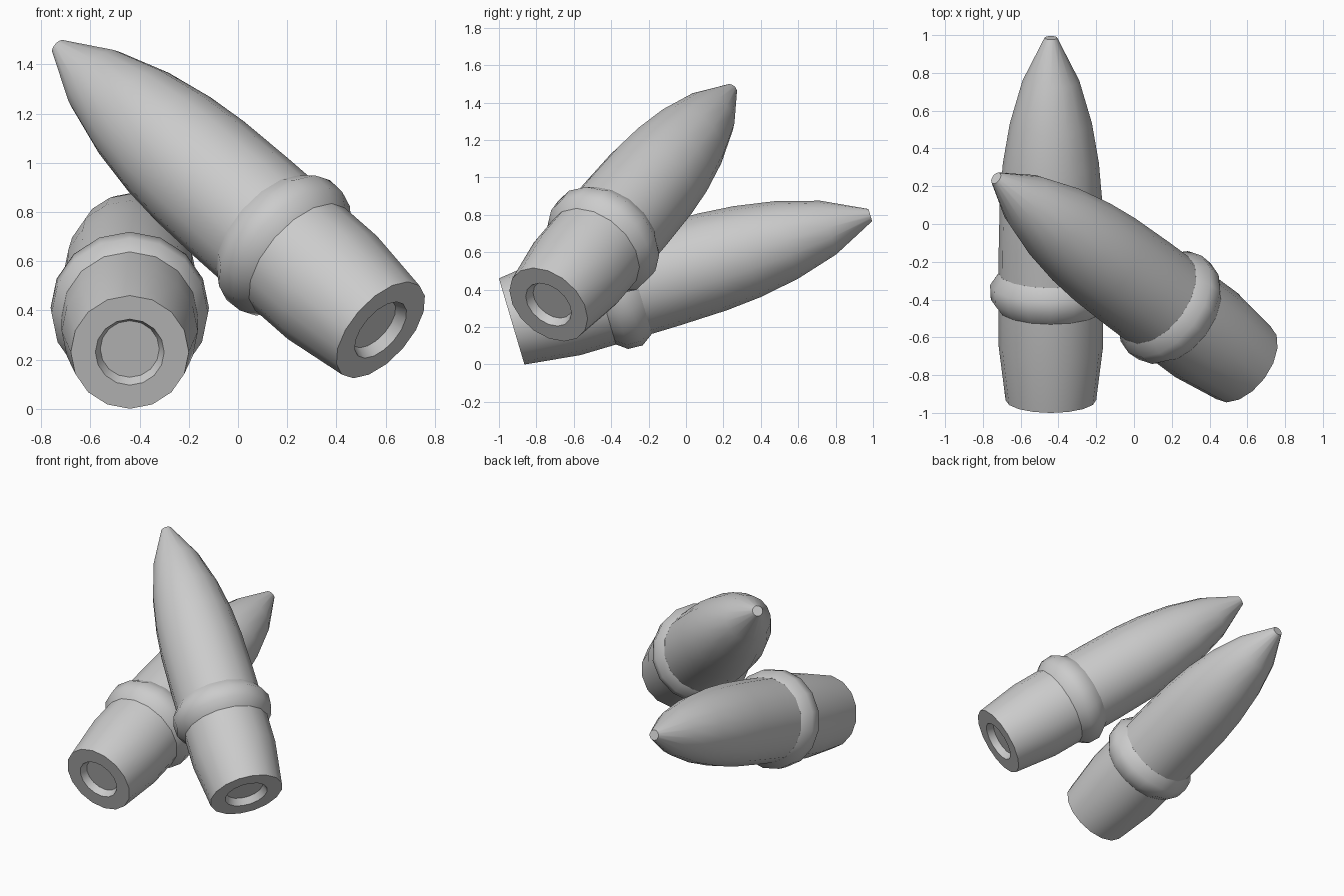
import bpy, bmesh
from math import cos, sin, tau, radians
from mathutils import Vector, Matrix

if "Cube" in bpy.data.objects:
    bpy.data.objects.remove(bpy.data.objects["Cube"])

SIDES = 16

# (radius, distance along the axis); radius 0 is a capped centre
BODY = [(0.12, 0.045), (0.14, 0.0), (0.24, 0.0), (0.277, 0.30), (0.277, 0.60),
        (0.276, 0.85), (0.27, 1.12), (0.254, 1.31), (0.217, 1.53), (0.15, 1.765),
        (0.034, 2.0)]
BAND = [(0.26, 0.50), (0.277, 0.50), (0.318, 0.555), (0.322, 0.635),
        (0.277, 0.70), (0.26, 0.70)]


def lathe(name, profile, frame, caps, angle):
    """Spin a profile around local z into a SIDES-sided solid."""
    bm = bmesh.new()
    rings = [[bm.verts.new((r * cos(tau * i / SIDES), r * sin(tau * i / SIDES), h))
              for i in range(SIDES)] for r, h in profile]
    pairs = list(zip(rings, rings[1:]))
    if caps:
        bm.faces.new(rings[0])
        bm.faces.new(rings[-1])
    else:
        pairs.append((rings[-1], rings[0]))
    for a, b in pairs:
        for i in range(SIDES):
            j = (i + 1) % SIDES
            bm.faces.new((a[i], a[j], b[j], b[i]))
    bmesh.ops.recalc_face_normals(bm, faces=bm.faces)
    mesh = bpy.data.meshes.new(name)
    bm.to_mesh(mesh)
    bm.free()
    obj = bpy.data.objects.new(name, mesh)
    bpy.context.collection.objects.link(obj)
    obj.matrix_world = frame
    bpy.ops.object.select_all(action='DESELECT')
    obj.select_set(True)
    bpy.context.view_layer.objects.active = obj
    bpy.ops.object.shade_smooth_by_angle(angle=radians(angle))
    return obj


def shell(label, base, tip):
    base, tip = Vector(base), Vector(tip)
    turn = (tip - base).to_track_quat('Z', 'Y').to_matrix().to_4x4()
    frame = Matrix.Translation(base) @ turn
    lathe(label + "_body", BODY, frame, True, 35)     # tapered body, recessed base
    lathe(label + "_band", BAND, frame, False, 46)    # rounded collar


# lower shell lies nearly flat, upper one leans across it
shell("lower_shell", (-0.44, -0.932, 0.23), (-0.44, 0.99, 0.80))
shell("upper_shell", (0.58, -0.735, 0.32), (-0.74, 0.25, 1.48))
